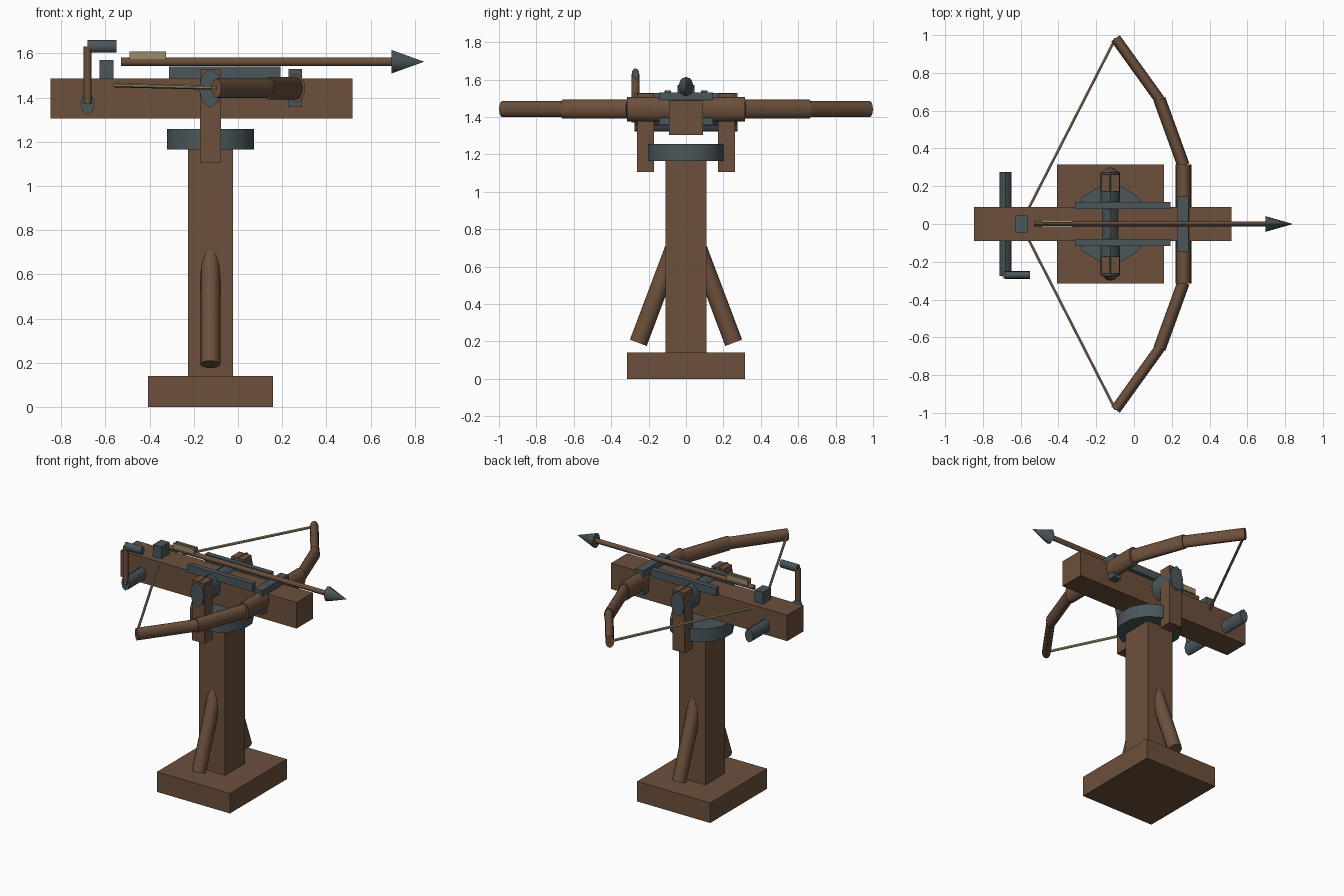
import bpy, bmesh, math
from mathutils import Vector, Matrix

if "Cube" in bpy.data.objects:
    bpy.data.objects.remove(bpy.data.objects["Cube"])


def material(name, rgb):
    m = bpy.data.materials.new(name)
    m.diffuse_color = (*rgb, 1)
    m.use_nodes = True
    m.node_tree.nodes["Principled BSDF"].inputs["Base Color"].default_value = m.diffuse_color
    return m


WOOD = material("wood", (0.15, 0.08, 0.045))
IRON = material("iron", (0.07, 0.095, 0.105))
CORD = material("cord", (0.33, 0.26, 0.15))


def finish(bm, name, mat, smooth=False):
    mesh = bpy.data.meshes.new(name)
    bmesh.ops.recalc_face_normals(bm, faces=bm.faces)
    bm.to_mesh(mesh)
    bm.free()
    mesh.materials.append(mat)
    ob = bpy.data.objects.new(name, mesh)
    bpy.context.collection.objects.link(ob)
    if smooth:
        bpy.ops.object.select_all(action='DESELECT')
        ob.select_set(True)
        bpy.context.view_layer.objects.active = ob
        bpy.ops.object.shade_smooth_by_angle(angle=math.radians(50))
    return ob


def box(name, x, y, z, mat):
    """Box from (min, max) pairs on each axis."""
    bm = bmesh.new()
    bmesh.ops.create_cube(bm, size=1)
    for v in bm.verts:
        v.co = [lo + (c + 0.5) * (hi - lo) for c, (lo, hi) in zip(v.co, (x, y, z))]
    return finish(bm, name, mat)


def rod(name, p, q, side_r, up_r, mat, sides=12, tip=1, turn=0):
    """Oval rod from p to q; tip scales the far end (0 gives a point)."""
    p, q = Vector(p), Vector(q)
    d = q - p
    length = d.length
    d.normalize()
    side = Vector((1, 0, 0)) if abs(d.z) > 0.8 else d.cross(Vector((0, 0, 1))).normalized()
    up = side.cross(d).normalized()
    bm = bmesh.new()
    bmesh.ops.create_cone(bm, cap_ends=True, segments=sides, radius1=1, radius2=tip, depth=1)
    bmesh.ops.rotate(bm, verts=bm.verts, matrix=Matrix.Rotation(turn, 3, 'Z'))
    mid = (p + q) / 2
    for v in bm.verts:
        v.co = mid + side * (v.co.x * side_r) + up * (v.co.y * up_r) + d * (v.co.z * length)
    return finish(bm, name, mat, True)


CX = -0.125  # pedestal axis

# Pedestal
box("base", (CX - 0.283, CX + 0.283), (-0.315, 0.315), (0, 0.14), WOOD)
box("post", (CX - 0.102, CX + 0.102), (-0.11, 0.11), (0.14, 1.17), WOOD)
rod("turntable", (CX, 0, 1.165), (CX, 0, 1.257), 0.204, 0.208, IRON, 12, turn=math.radians(15))

# Stock
box("stock", (-0.847, 0.517), (-0.09, 0.09), (1.305, 1.487), WOOD)
box("string_catch", (-0.627, -0.563), (-0.045, 0.045), (1.48, 1.57), IRON)
box("bow_clamp", (0.229, 0.289), (-0.145, 0.145), (1.358, 1.53), IRON)

# Pivot and winch
rod("pivot_axle", (CX, -0.275, 1.442), (CX, 0.275, 1.442), 0.052, 0.087, IRON, 8)
rod("winch_drum", (-0.68, -0.275, 1.37), (-0.68, 0.275, 1.37), 0.032, 0.048, IRON, 8)
rod("crank_arm", (-0.68, -0.27, 1.37), (-0.68, -0.27, 1.63), 0.018, 0.021, WOOD)
rod("crank_handle", (-0.68, -0.27, 1.632), (-0.55, -0.27, 1.632), 0.02, 0.028, IRON)

# Bow centre
rod("bow_centre", (0.262, -0.315, 1.442), (0.262, 0.315, 1.442), 0.042, 0.066, WOOD)

# Paired parts
for tag, s in (("left", 1), ("right", -1)):
    rod("brace_" + tag, (CX, s * 0.255, 0.193), (CX, s * 0.06, 0.71), 0.045, 0.048, WOOD)
    box("cheek_" + tag, (CX - 0.048, CX + 0.048),
        (s * 0.216 - 0.045, s * 0.216 + 0.045), (1.105, 1.526), WOOD)
    box("rail_" + tag, (-0.312, 0.193), (s * 0.098 - 0.018, s * 0.098 + 0.018),
        (1.487, 1.541), IRON)
    rod("bow_inner_" + tag, (0.262, s * 0.31, 1.442), (0.135, s * 0.66, 1.442),
        0.033, 0.051, WOOD)
    rod("bow_outer_" + tag, (0.138, s * 0.655, 1.442), (-0.098, s * 0.983, 1.442),
        0.028, 0.043, WOOD)
    rod("bowstring_" + tag, (-0.098, s * 0.983, 1.445), (-0.60, 0, 1.457),
        0.008, 0.01, CORD, 6)
    box("fletching_" + tag, (-0.49, -0.325), (s * 0.014 - 0.007, s * 0.014 + 0.007),
        (1.57, 1.608), CORD)

# Bolt
rod("bolt_shaft", (-0.53, 0, 1.562), (0.70, 0, 1.562), 0.014, 0.019, WOOD, 8)
rod("bolt_head", (0.695, 0, 1.562), (0.842, 0, 1.562), 0.042, 0.053, IRON, 8, tip=0)
